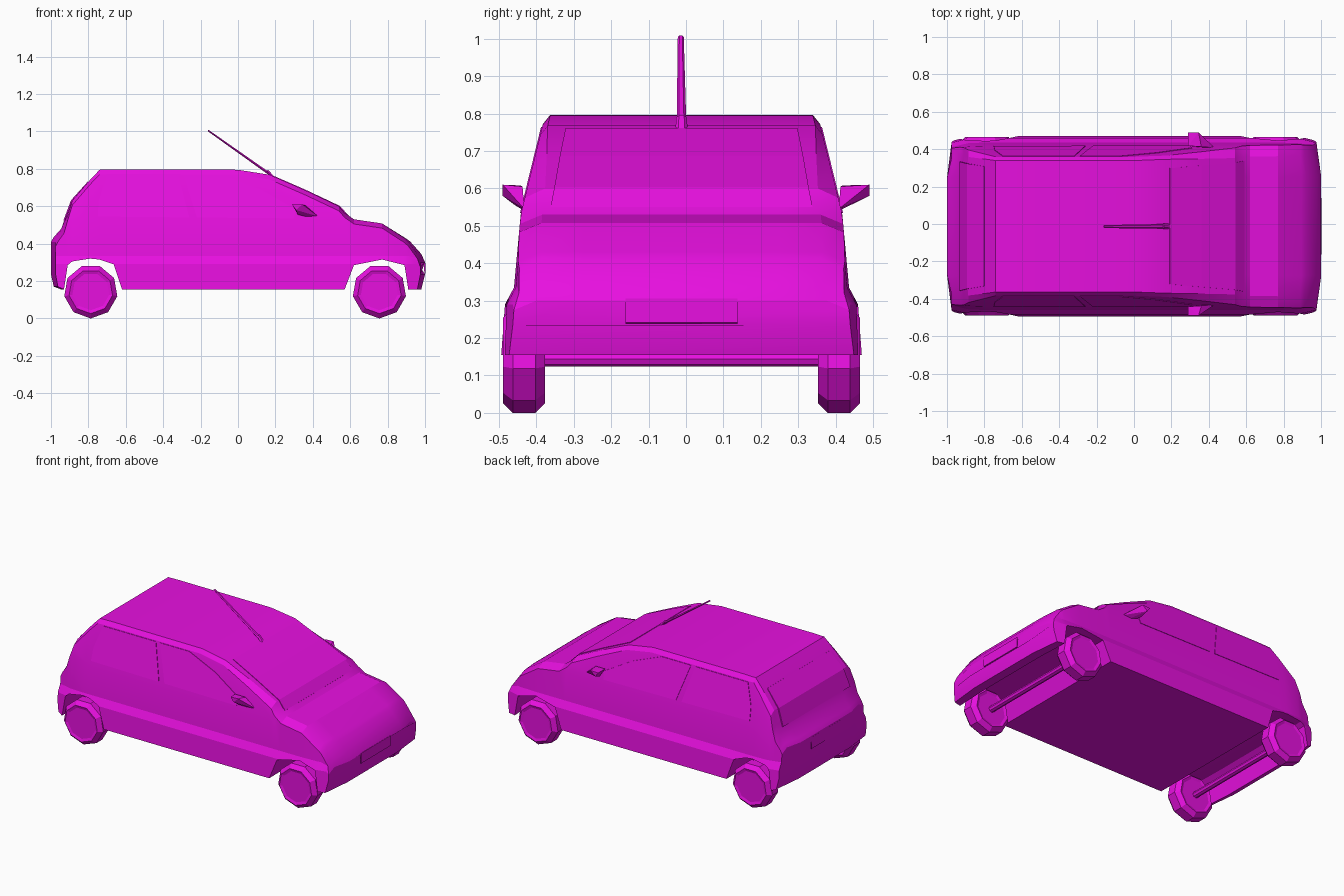
import bpy, bmesh, math
from mathutils import Vector

if "Cube" in bpy.data.objects:
    bpy.data.objects.remove(bpy.data.objects["Cube"])

paint = bpy.data.materials.new("magenta paint")
paint.diffuse_color = (0.8, 0.005, 0.74, 1)
paint.use_nodes = True
paint.node_tree.nodes["Principled BSDF"].inputs["Base Color"].default_value = paint.diffuse_color
YC = -0.012  # body centre line


def finish(name, bm, smooth=False):
    bmesh.ops.remove_doubles(bm, verts=bm.verts, dist=0.0005)
    bmesh.ops.recalc_face_normals(bm, faces=bm.faces)
    me = bpy.data.meshes.new(name)
    bm.to_mesh(me)
    bm.free()
    ob = bpy.data.objects.new(name, me)
    bpy.context.collection.objects.link(ob)
    me.materials.append(paint)
    if smooth:
        bpy.ops.object.select_all(action='DESELECT')
        ob.select_set(True)
        bpy.context.view_layer.objects.active = ob
        bpy.ops.object.shade_smooth_by_angle(angle=math.radians(22))
    return ob


def loft(name, rings, smooth=False):
    """Skin closed rings of equal length and cap both ends."""
    bm = bmesh.new()
    vs = [[bm.verts.new(p) for p in r] for r in rings]
    n = len(vs[0])
    for a, b in zip(vs, vs[1:]):
        for i in range(n):
            j = (i + 1) % n
            bm.faces.new((a[i], a[j], b[j], b[i]))
    bm.faces.new(vs[0])
    bm.faces.new(vs[-1][::-1])
    return finish(name, bm, smooth)


def lerp_table(t, x):
    if x <= t[0][0]:
        return t[0][1]
    for (a, u), (b, v) in zip(t, t[1:]):
        if x <= b:
            return u + (v - u) * (x - a) / (b - a)
    return t[-1][1]


# Half width of the body at a height, and width of the upper edge rounding
WIDTH = [(0.155, 0.482), (0.29, 0.472), (0.335, 0.448), (0.53, 0.43), (0.775, 0.37)]
ROUND = [(-1, 0.05), (-0.74, 0.02), (0.17, 0.02), (0.6, 0.06), (1, 0.06)]


def half_width(z):
    return lerp_table(WIDTH, z)


# Body stations: x, underside height, top height
STATIONS = [(-1.0, .235, .41), (-.985, .17, .435), (-.945, .155, .48), (-.92, .285, .55),
            (-.89, .305, .63), (-.79, .32, .742), (-.74, .315, .795), (-.665, .29, .797),
            (-.62, .155, .797), (0, .155, .795), (.17, .155, .768), (.36, .155, .685),
            (.54, .155, .60), (.57, .155, .565), (.62, .285, .53), (.77, .315, .508),
            (.895, .285, .43), (.92, .155, .412), (.98, .155, .345), (1.0, .235, .30)]
rings = []
for x, zb, zt in STATIONS:
    t = max(0, (abs(x) - 0.87) / 0.13)
    xs = x - math.copysign(0.025 * t, x)
    zs = zt - 0.025
    half = []
    for z in (zb, .29, .335, .53, zs):
        z = min(max(z, zb), zs)
        half.append((xs, half_width(z) - 0.025 * t, z))
    edge = half[-1][1] - lerp_table(ROUND, x)
    half.append((xs, edge, zt))
    half.append((x, edge * 0.7, zt))
    half.insert(0, (x, edge * 0.7, zb))
    rings.append([(a, YC + b, c) for a, b, c in half]
                 + [(a, YC - b, c) for a, b, c in reversed(half)])
loft("car_body", rings, True)

# Side windows as thin panes following the body side
PANES = {"rear_side_window": [(-.75, .545), (-.745, .63), (-.70, .765), (-.32, .765), (-.26, .54)],
         "front_side_window": [(-.29, .765), (-.08, .765), (.12, .69), (.27, .605),
                               (.31, .585), (.30, .535), (-.22, .54)]}
for name, pts in PANES.items():
    for s, side in ((-1, "near"), (1, "far")):
        loft(f"{side}_{name}",
             [[(x, YC + s * (half_width(z) + o), z) for x, z in pts] for o in (-.003, .003)])


def strip(name, pts, dx, dz):
    """Thin pane across the car: pts are x, z, half width."""
    loft(name, [[(x + k * dx, YC + y * s, z + k * dz) for s, k in
                 ((-1, -1), (1, -1), (1, 1), (-1, 1))] for x, z, y in pts])


# Windscreen, tailgate window and number plates
strip("windscreen", [(.19, .759, .31), (.36, .685, .325), (.54, .60, .34), (.59, .548, .35)], .002, .003)
strip("rear_window", [(-.80, .73, .32), (-.89, .63, .335), (-.93, .523, .345)], -.003, .002)
strip("front_plate", [(.998, .305, .15), (.999, .24, .15)], .003, .001)
strip("rear_plate", [(-.998, .40, .15), (-.998, .325, .15)], -.003, .001)


def turned(name, cx, cy, cz, profile, n):
    """Solid turned around the y axis: profile is radius, y."""
    loft(name, [[(cx + r * math.sin(k * math.tau / n), cy + y,
                  cz - r * math.cos(k * math.tau / n)) for k in range(n)]
                for r, y in profile])


# Nine-sided wheels with chamfered tyres and shallow dished faces, plus axles
R = 0.144
TYRE = [(.10, -.05), (.118, -.056), (R, -.03), (R, .03), (.118, .056), (.10, .05)]
for end, x in (("rear", -.787), ("front", .756)):
    for s, side in ((-1, "near"), (1, "far")):
        turned(f"{end}_{side}_wheel", x, YC + s * .421, R, TYRE, 9)
    turned(f"{end}_axle", x, YC, R, [(.02, -.38), (.02, .38)], 8)

# Door mirrors: wedge heads widening outwards and upwards
for s, side in ((-1, "near"), (1, "far")):
    bm = bmesh.new()
    out = .478 if s < 0 else .502
    for x, y, z in ((.29, out, .608), (.29, .43, .608), (.345, out, .61), (.36, .425, .605),
                    (.31, out, .58), (.32, .445, .555), (.43, .42, .545), (.38, .42, .54)):
        bm.verts.new((x, YC + s * y, z))
    bmesh.ops.convex_hull(bm, input=bm.verts)
    finish(f"{side}_door_mirror", bm)


# Roof aerial: tapering rod leaning back from a small foot
def rod(name, a, b, ra, rb, n=6):
    a, b = Vector(a), Vector(b)
    u = Vector((0, 1, 0))
    v = (b - a).normalized().cross(u)
    loft(name, [[p + r * (math.cos(k * math.tau / n) * u + math.sin(k * math.tau / n) * v * .6)
                 for k in range(n)] for p, r in ((a, ra), (b, rb))])


rod("aerial", (.175, -.012, .768), (-.16, -.014, 1.005), .013, .008)
rod("aerial_foot", (.19, -.012, .75), (.155, -.012, .79), .017, .014)
